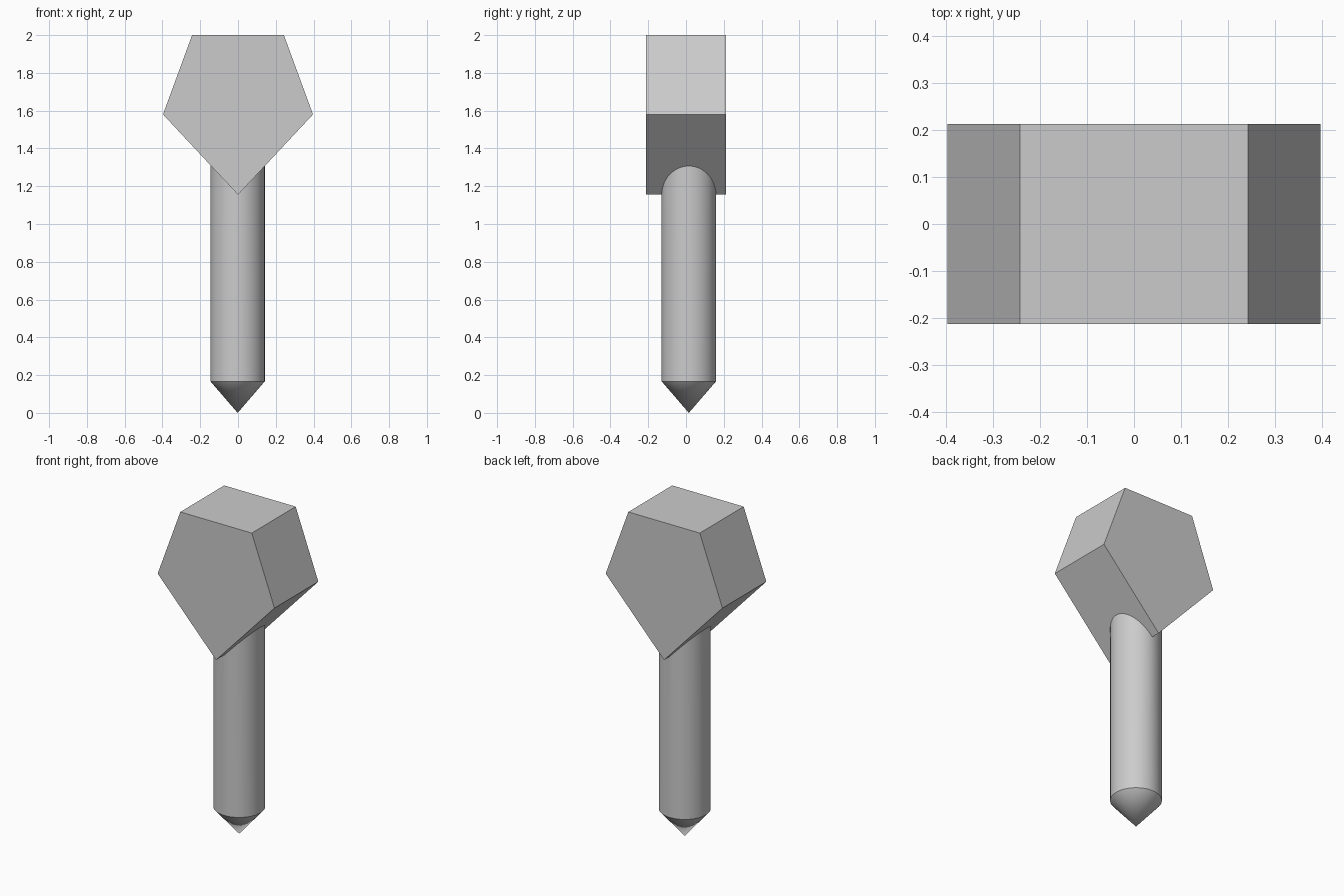
import bpy, bmesh
from math import sin, cos, tau, radians

if "Cube" in bpy.data.objects:
    bpy.data.objects.remove(bpy.data.objects["Cube"])

HALF_DEPTH = 0.213
TIP_Z, SIDE_X, SIDE_Z = 1.155, 0.397, 1.58
ROD_X, ROD_Y, ROD_R, ROD_Z = -0.002, 0.015, 0.144, 0.167
SEGMENTS = 64


def make_object(name, bm):
    bmesh.ops.recalc_face_normals(bm, faces=bm.faces)
    mesh = bpy.data.meshes.new(name)
    bm.to_mesh(mesh)
    bm.free()
    obj = bpy.data.objects.new(name, mesh)
    bpy.context.collection.objects.link(obj)
    return obj


# Five-sided head: front profile extruded through its depth
profile = [(0, TIP_Z), (SIDE_X, SIDE_Z), (0.243, 2), (-0.243, 2), (-SIDE_X, SIDE_Z)]
bm = bmesh.new()
face = bm.faces.new([bm.verts.new((x, -HALF_DEPTH, z)) for x, z in profile])
back = bmesh.ops.extrude_face_region(bm, geom=[face], use_keep_orig=True)
for v in back["geom"]:
    if isinstance(v, bmesh.types.BMVert):
        v.co.y = HALF_DEPTH
make_object("head", bm)

# Round rod with a pointed end, its top fitted to the V of the head
slope = (SIDE_Z - TIP_Z) / SIDE_X
bm = bmesh.new()
tip = bm.verts.new((ROD_X, ROD_Y, 0))
lower, upper = [], []
for i in range(SEGMENTS):
    a = tau * i / SEGMENTS
    x, y = ROD_X + ROD_R * cos(a), ROD_Y + ROD_R * sin(a)
    lower.append(bm.verts.new((x, y, ROD_Z)))
    upper.append(bm.verts.new((x, y, TIP_Z + abs(x) * slope + 0.003)))
for i in range(SEGMENTS):
    j = (i + 1) % SEGMENTS
    bm.faces.new((lower[i], lower[j], upper[j], upper[i]))
    bm.faces.new((tip, lower[j], lower[i]))
rod = make_object("pointed_rod", bm)

bpy.context.view_layer.objects.active = rod
rod.select_set(True)
bpy.ops.object.shade_smooth_by_angle(angle=radians(30))
